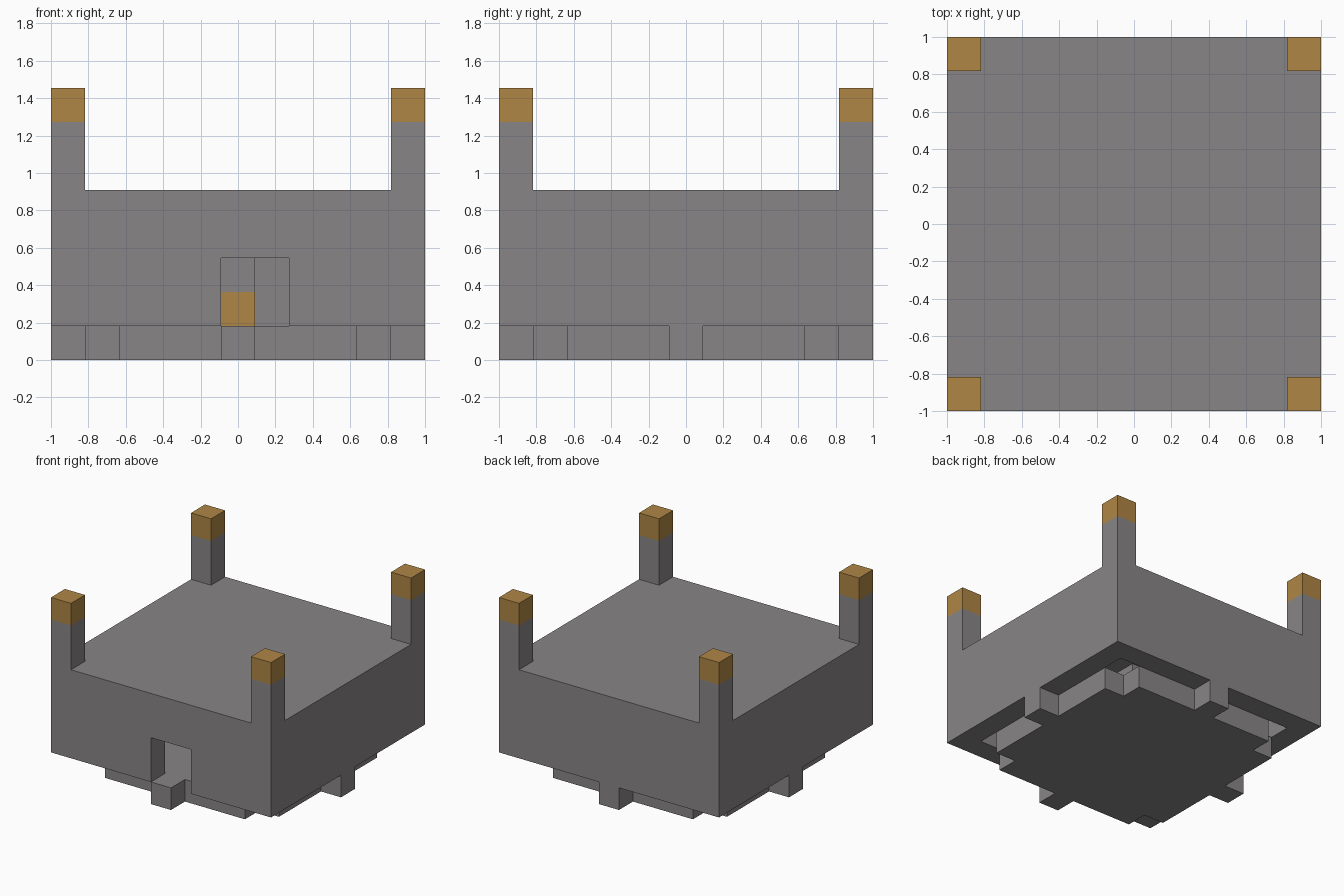
import bpy, bmesh, math
from mathutils import Matrix, Vector

cube = bpy.data.objects.get("Cube")
if cube:
    bpy.data.objects.remove(cube, do_unlink=True)

U = 2 / 11  # one block


def material(name, rgb):
    m = bpy.data.materials.new(name)
    m.use_nodes = True
    m.diffuse_color = (*rgb, 1)
    m.node_tree.nodes["Principled BSDF"].inputs["Base Color"].default_value = (*rgb, 1)
    return m


STONE = material("warm grey stone", (0.25, 0.235, 0.238))
GOLD = material("gold", (0.43, 0.24, 0.06))


def finish(name, bm):
    bmesh.ops.recalc_face_normals(bm, faces=bm.faces)
    mesh = bpy.data.meshes.new(name)
    bm.to_mesh(mesh)
    bm.free()
    mesh.materials.append(STONE)
    mesh.materials.append(GOLD)
    obj = bpy.data.objects.new(name, mesh)
    bpy.context.collection.objects.link(obj)
    return obj


def box(name, low, high, split=None, gold_above=True):
    """Block-unit box; an optional height splits it into stone and gold."""
    low, high = Vector(low) * U, Vector(high) * U
    bm = bmesh.new()
    bmesh.ops.create_cube(bm, size=1, matrix=Matrix.Translation((low + high) / 2)
                          @ Matrix.Diagonal((*(high - low), 1)))
    if split is not None:
        bmesh.ops.bisect_plane(bm, geom=bm.verts[:] + bm.edges[:] + bm.faces[:],
                               plane_co=(0, 0, split * U), plane_no=(0, 0, 1))
        for f in bm.faces:
            above = f.calc_center_median().z > split * U
            f.material_index = int(above == gold_above)
    return finish(name, bm)


def cut(target, cutter):
    cutter.hide_render = True
    mod = target.modifiers.new("cut", "BOOLEAN")
    mod.operation, mod.solver, mod.object = "DIFFERENCE", "EXACT", cutter
    bpy.context.view_layer.objects.active = target
    bpy.ops.object.modifier_apply(modifier=mod.name)
    bpy.data.objects.remove(cutter, do_unlink=True)


# Hollow body, open underneath, with an off-centre doorway
body = box("body_shell", (-5.5, -5.5, 1), (5.5, 5.5, 5))
cut(body, box("room_cutter", (-4.5, -4.5, 0), (4.5, 4.5, 4)))
cut(body, box("door_cutter", (-0.5, -6, 0), (1.5, -4, 3)))

# Floor slab with notched corners and a tab in the middle of each side
quarter = [(5.5, -.5), (5.5, .5), (4.5, .5), (4.5, 3.5), (3.5, 3.5), (3.5, 4.5), (.5, 4.5)]
bm = bmesh.new()
outline = [bm.verts.new(Matrix.Rotation(k * math.pi / 2, 3, "Z") @ Vector((x * U, y * U, 0)))
           for k in range(4) for x, y in quarter]
floor = bm.faces.new(outline)
top = bmesh.ops.extrude_face_region(bm, geom=[floor])["geom"]
bmesh.ops.translate(bm, vec=(0, 0, U), verts=[v for v in top if isinstance(v, bmesh.types.BMVert)])
finish("floor_slab", bm)

# Gold-tipped posts on the roof corners
for sx, side in ((-1, "right"), (1, "left")):
    for sy, end in ((-1, "front"), (1, "back")):
        box(f"{end}_{side}_post", (5 * sx - .5, 5 * sy - .5, 5), (5 * sx + .5, 5 * sy + .5, 8), 7)

# Inner pillar with a gold foot
box("inner_pillar", (-.5, -.5, 1), (.5, .5, 4), 2, gold_above=False)
